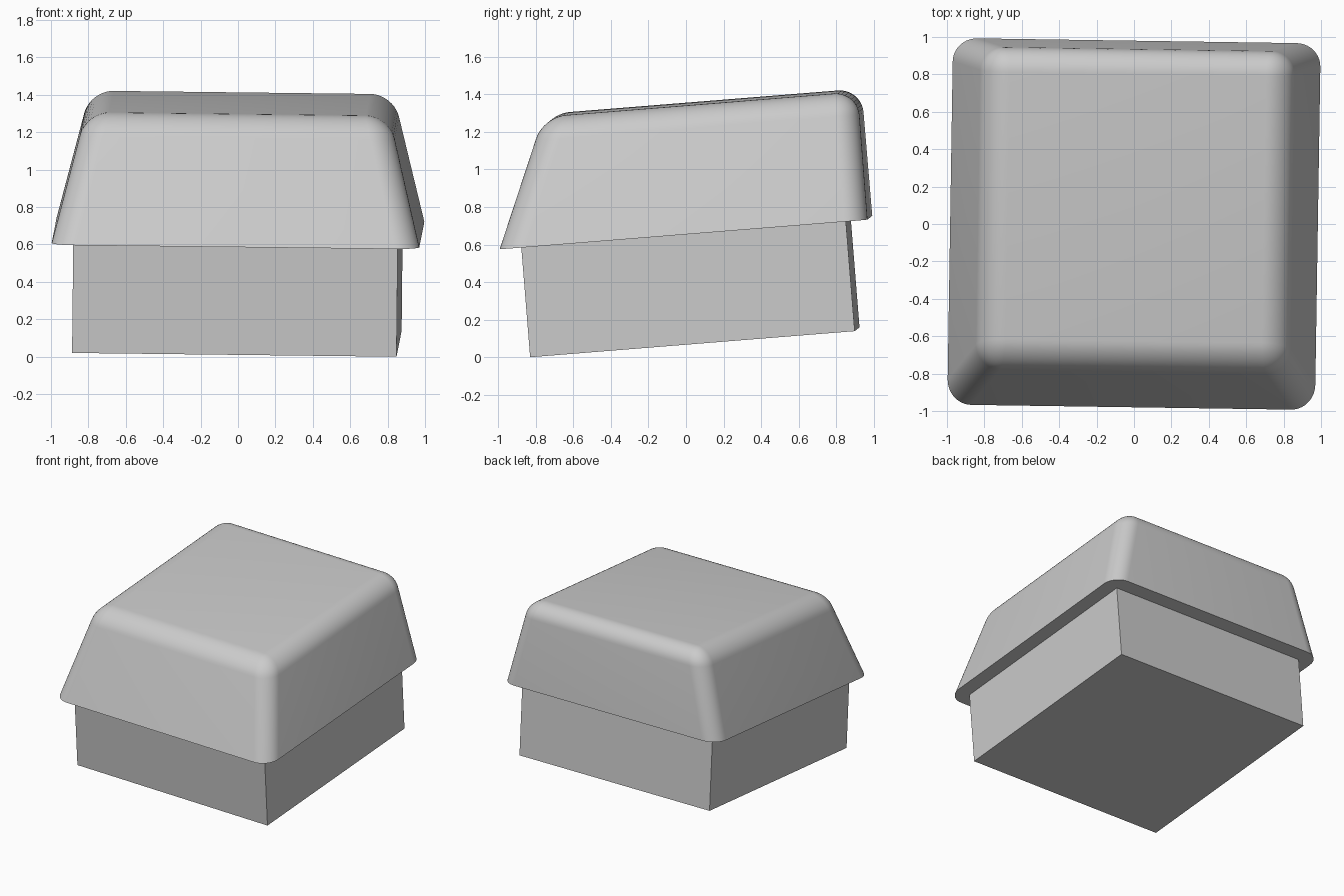
import bpy
import bmesh
from math import radians
from mathutils import Matrix

old = bpy.data.objects.get("Cube")
if old:
    bpy.data.objects.remove(old, do_unlink=True)

# Single grey plastic
grey = bpy.data.materials.new("grey_plastic")
grey.use_nodes = True
colour = (0.6, 0.6, 0.6, 1)
grey.diffuse_color = colour
grey.node_tree.nodes["Principled BSDF"].inputs["Base Color"].default_value = colour

# Slight resting tilt shared by both parts; local origin is the cap's underside
tilt = (Matrix.Translation((0, 0, 0.6645))
        @ Matrix.Rotation(radians(4.6), 4, 'X')
        @ Matrix.Rotation(radians(0.6), 4, 'Y')
        @ Matrix.Rotation(radians(-0.9), 4, 'Z'))


def tapered_block(name, half, low, high, side=0, front=0, rounding=0):
    """Square block whose top is drawn in at the sides and front."""
    bm = bmesh.new()
    bmesh.ops.create_cube(bm, size=2)
    for v in bm.verts:
        top = v.co.z > 0
        v.co.x *= half - (side if top else 0)
        v.co.y *= half - (front if top and v.co.y < 0 else 0)
        v.co.z = high if top else low
    if rounding:
        edges = [e for e in bm.edges if any(v.co.z > low + 0.01 for v in e.verts)]
        bmesh.ops.bevel(bm, geom=edges, offset=rounding, offset_type='OFFSET',
                        segments=10, profile=0.5, affect='EDGES', clamp_overlap=True)
    bmesh.ops.recalc_face_normals(bm, faces=bm.faces)
    mesh = bpy.data.meshes.new(name)
    bm.to_mesh(mesh)
    bm.free()
    mesh.materials.append(grey)
    obj = bpy.data.objects.new(name, mesh)
    bpy.context.collection.objects.link(obj)
    obj.matrix_world = tilt
    bpy.ops.object.select_all(action='DESELECT')
    obj.select_set(True)
    bpy.context.view_layer.objects.active = obj
    bpy.ops.object.shade_smooth_by_angle(angle=radians(30))
    return obj


# Rounded cap: sloped front and sides, upright back
tapered_block("cap", 0.983, 0, 0.682, side=0.172, front=0.285, rounding=0.125)

# Sharp-edged square base, reaching a little into the cap
tapered_block("base", 0.8675, -0.587, 0.02)
